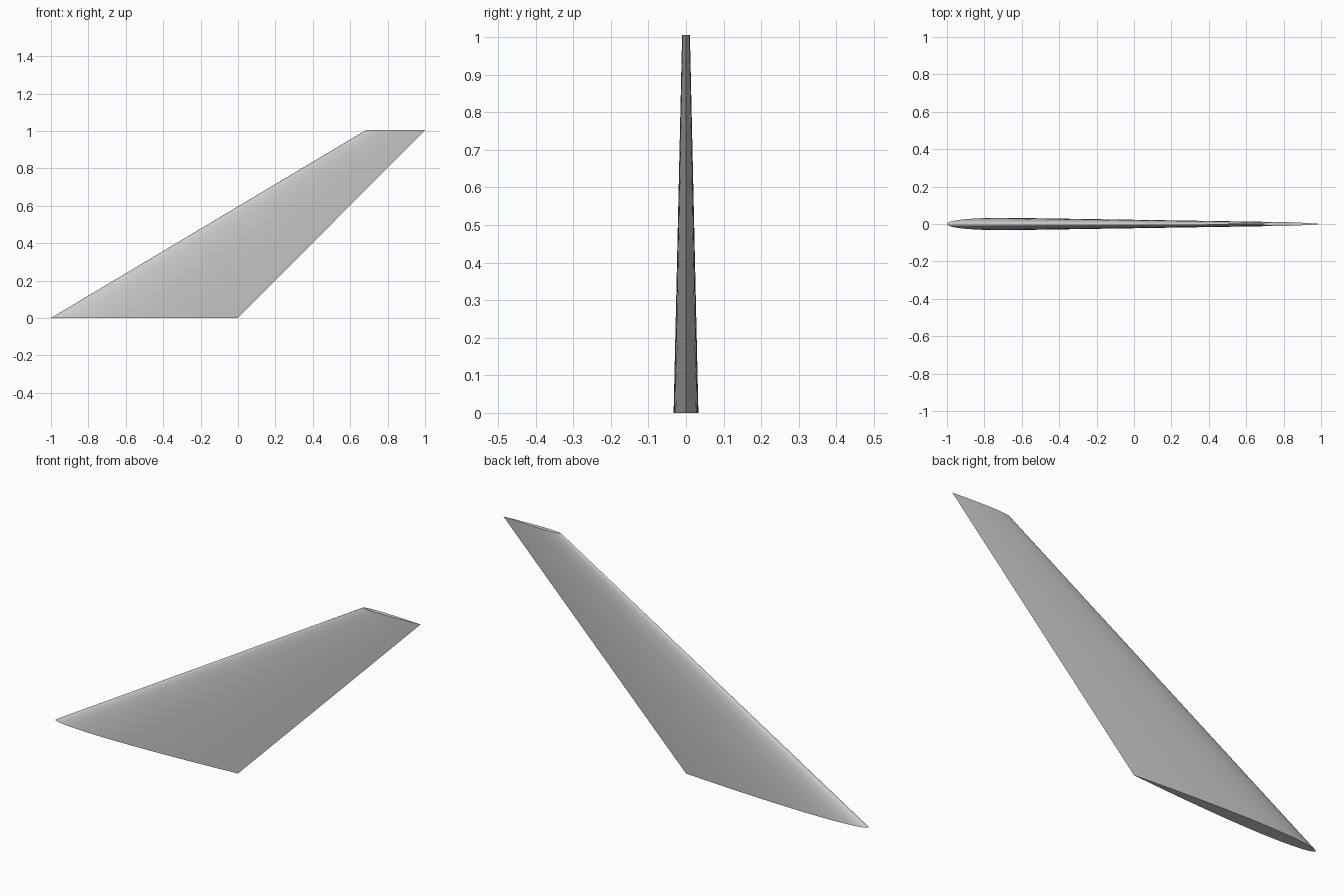
import bpy, bmesh, math

if "Cube" in bpy.data.objects:
    bpy.data.objects.remove(bpy.data.objects["Cube"], do_unlink=True)

HEIGHT = 1.005
THICKNESS = 0.066   # share of the chord
STEPS = 24          # points along each side of the section


def half_thickness(t):
    """Symmetric airfoil, closed at the trailing edge."""
    return 5 * THICKNESS * (0.2969 * math.sqrt(t) - 0.126 * t - 0.3516 * t**2
                            + 0.2843 * t**3 - 0.1036 * t**4)


def section(bm, lead_x, chord, z):
    """One airfoil ring, from the trailing edge round the nose and back."""
    ring = []
    for i in range(2 * STEPS):
        t = (1 + math.cos(math.pi * i / STEPS)) / 2
        side = 1 if i < STEPS else -1
        y = 0 if i in (0, STEPS) else side * half_thickness(t) * chord
        ring.append(bm.verts.new((lead_x + t * chord, y, z)))
    return ring


# Swept, tapered fin lofted from root to tip
bm = bmesh.new()
root = section(bm, -1.0, 1.0, 0.0)
tip = section(bm, 0.685, 0.315, HEIGHT)
for i in range(len(root)):
    j = (i + 1) % len(root)
    bm.faces.new((root[i], root[j], tip[j], tip[i])).smooth = True
bm.faces.new(root)
bm.faces.new(tip)
bmesh.ops.recalc_face_normals(bm, faces=bm.faces)

mesh = bpy.data.meshes.new("tail_fin")
bm.to_mesh(mesh)
bm.free()
fin = bpy.data.objects.new("tail_fin", mesh)
bpy.context.collection.objects.link(fin)

# Light grey skin
grey = bpy.data.materials.new("light_grey")
grey.use_nodes = True
color = (0.6, 0.6, 0.6, 1)
grey.diffuse_color = color
grey.node_tree.nodes["Principled BSDF"].inputs["Base Color"].default_value = color
mesh.materials.append(grey)

# Smooth skin, sharp trailing edge and end caps
bpy.ops.object.select_all(action="DESELECT")
fin.select_set(True)
bpy.context.view_layer.objects.active = fin
bpy.ops.object.shade_smooth_by_angle(angle=math.radians(40))
for e in mesh.edges:
    a, b = (mesh.vertices[v].co for v in e.vertices)
    if {e.vertices[0], e.vertices[1]} == {0, 2 * STEPS}:
        e.use_edge_sharp = True
